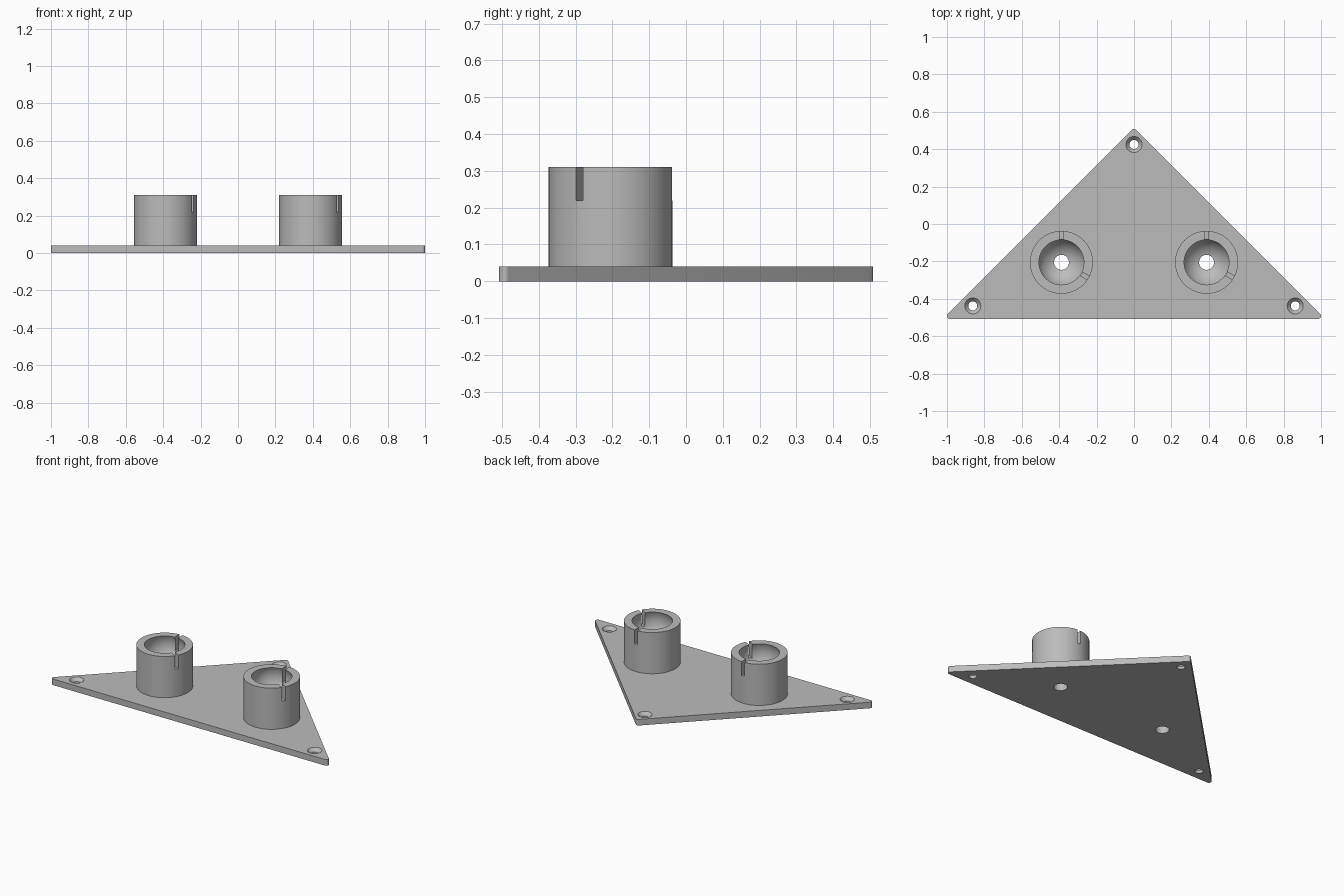
import bpy, bmesh
from math import pi, sin, cos, radians, asin
from mathutils import Matrix, Vector

if "Cube" in bpy.data.objects:
    bpy.data.objects.remove(bpy.data.objects["Cube"])

PLATE_T, TOP = 0.04, 0.31
SOCKET_X, SOCKET_Y, SOCKET_R = 0.388, -0.205, 0.168
BALL_R, BALL_Z, BORE_R = 0.13, 0.26, 0.04

grey = bpy.data.materials.new("plain grey")
grey.use_nodes = True
grey.diffuse_color = (0.5, 0.5, 0.5, 1)
grey.node_tree.nodes["Principled BSDF"].inputs["Base Color"].default_value = (0.5, 0.5, 0.5, 1)


def finish(bm, name):
    bmesh.ops.recalc_face_normals(bm, faces=bm.faces)
    mesh = bpy.data.meshes.new(name)
    bm.to_mesh(mesh)
    bm.free()
    mesh.materials.append(grey)
    obj = bpy.data.objects.new(name, mesh)
    bpy.context.collection.objects.link(obj)
    return obj


def lathe(name, profile, x, y, closed, steps=64):
    """Spin an (r, z) profile about a vertical axis at x, y."""
    bm = bmesh.new()
    verts = [bm.verts.new((r, 0, z)) for r, z in profile]
    ring = verts + verts[:1] if closed else verts
    edges = [bm.edges.new(pair) for pair in zip(ring, ring[1:])]
    bmesh.ops.spin(bm, geom=verts + edges, cent=(0, 0, 0), axis=(0, 0, 1),
                   angle=2 * pi, steps=steps, use_merge=True)
    bmesh.ops.remove_doubles(bm, verts=bm.verts, dist=1e-5)
    bmesh.ops.translate(bm, verts=bm.verts, vec=(x, y, 0))
    return finish(bm, name)


def cut(obj, cutter):
    mod = obj.modifiers.new("cut", "BOOLEAN")
    mod.operation, mod.solver, mod.object = "DIFFERENCE", "EXACT", cutter
    bpy.context.view_layer.objects.active = obj
    bpy.ops.object.modifier_apply(modifier=mod.name)
    bpy.data.objects.remove(cutter)


def smooth(obj):
    bpy.ops.object.select_all(action="DESELECT")
    obj.select_set(True)
    bpy.context.view_layer.objects.active = obj
    bpy.ops.object.shade_smooth_by_angle(angle=radians(30))


# Triangular plate with rounded corners
bm = bmesh.new()
CORNER_R = 0.015
outline = []
for cx, cy, start, end in ((0.985, -0.4925, -90, 45), (0, 0.4925, 45, 135),
                           (-0.985, -0.4925, 135, 270)):
    for i in range(9):
        a = radians(start + (end - start) * i / 8)
        outline.append(bm.verts.new((cx + CORNER_R * cos(a), cy + CORNER_R * sin(a), 0)))
base = bm.faces.new(outline)
top = bmesh.ops.extrude_face_region(bm, geom=[base])["geom"]
bmesh.ops.translate(bm, vec=(0, 0, PLATE_T),
                    verts=[v for v in top if isinstance(v, bmesh.types.BMVert)])
plate = finish(bm, "plate")

# Countersunk screw holes and the bores below the sockets
screw = [(0, -0.05), (0.024, -0.05), (0.024, 0.018), (0.043, PLATE_T), (0.043, 0.1), (0, 0.1)]
bore = [(0, -0.05), (BORE_R, -0.05), (BORE_R, 0.1), (0, 0.1)]
for x, y in ((0, 0.425), (0.862, -0.438), (-0.862, -0.438)):
    cut(plate, lathe("screw_cutter", screw, x, y, False, 32))
for side in (1, -1):
    cut(plate, lathe("bore_cutter", bore, side * SOCKET_X, SOCKET_Y, False))
smooth(plate)

# Ball sockets: cylinders with a spherical cup, each slotted in three places
low = asin(BORE_R / BALL_R) - pi / 2
high = asin((TOP - BALL_Z) / BALL_R)
cup = [(BALL_R * cos(low + (high - low) * i / 20),
        BALL_Z + BALL_R * sin(low + (high - low) * i / 20)) for i in range(21)]
profile = [(BORE_R, PLATE_T)] + cup + [(SOCKET_R, TOP), (SOCKET_R, PLATE_T)]
for side, label in ((1, "left"), (-1, "right")):
    socket = lathe("socket_" + label, profile, side * SOCKET_X, SOCKET_Y, True)
    for angle in (90, 210, 330):
        bm = bmesh.new()
        bmesh.ops.create_cube(bm, size=1)
        bm.transform(Matrix.Translation(Vector((side * SOCKET_X, SOCKET_Y, 0)))
                     @ Matrix.Rotation(radians(angle), 4, "Z")
                     @ Matrix.Translation(Vector((0.14, 0, 0.285)))
                     @ Matrix.Diagonal((0.12, 0.022, 0.13, 1)))
        cut(socket, finish(bm, "slot_cutter"))
    smooth(socket)
